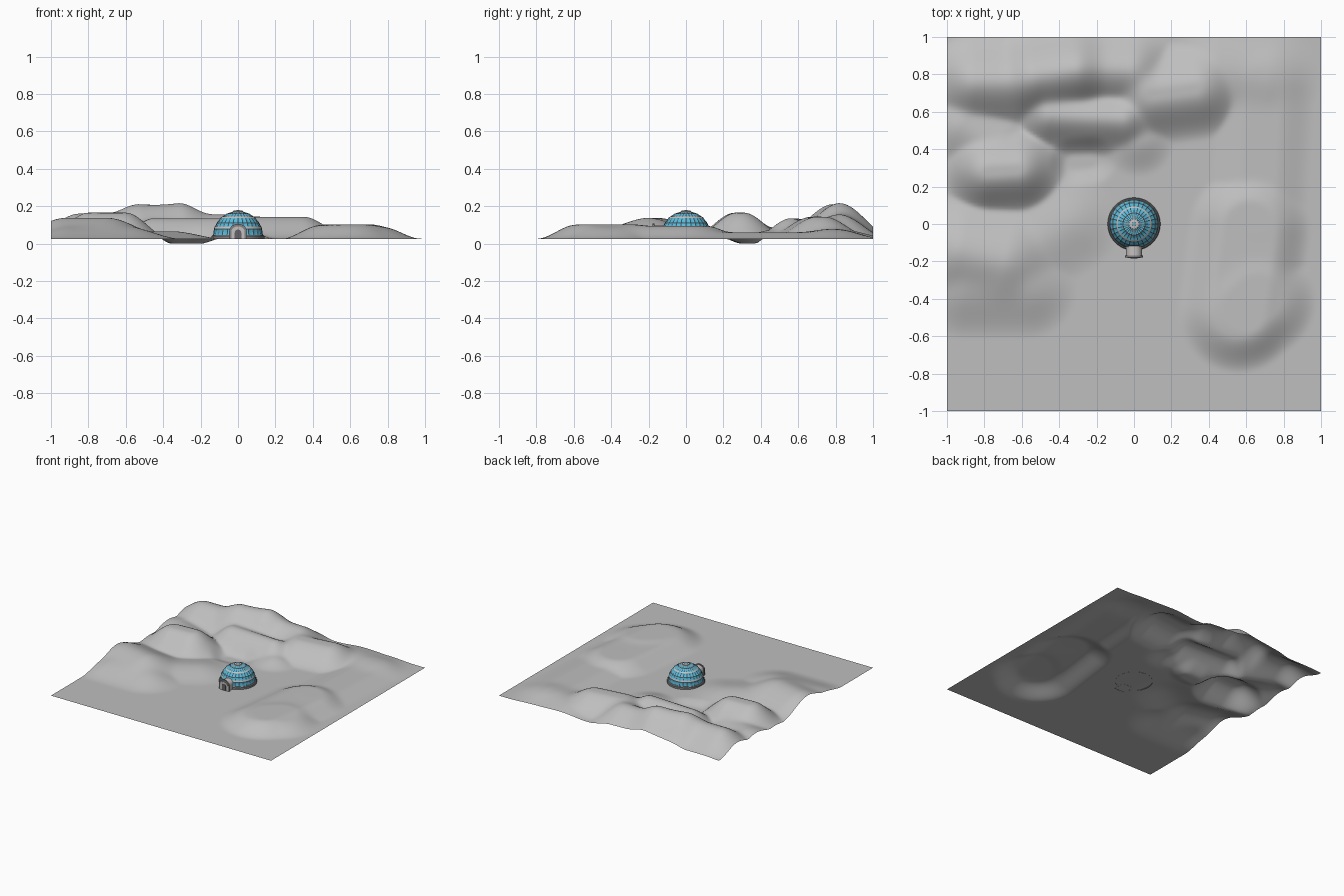
import bpy, bmesh, math

if "Cube" in bpy.data.objects:
    bpy.data.objects.remove(bpy.data.objects["Cube"])

def material(name, r, g, b):
    m = bpy.data.materials.new(name)
    m.diffuse_color = (r, g, b, 1)
    m.use_nodes = True
    m.node_tree.nodes["Principled BSDF"].inputs["Base Color"].default_value = m.diffuse_color
    return m

GROUND = material("ground grey", 0.52, 0.52, 0.52)
GLASS = material("panel blue", 0.10, 0.50, 0.72)
FRAME = material("frame grey", 0.22, 0.22, 0.23)
PALE = material("pale grey", 0.55, 0.53, 0.52)
DARK = material("dark grey", 0.13, 0.13, 0.14)

def finish(name, bm, mats, angle=None):
    me = bpy.data.meshes.new(name)
    bmesh.ops.recalc_face_normals(bm, faces=bm.faces[:])
    bm.to_mesh(me)
    bm.free()
    for m in mats:
        me.materials.append(m)
    ob = bpy.data.objects.new(name, me)
    bpy.context.collection.objects.link(ob)
    if angle:
        bpy.ops.object.select_all(action='DESELECT')
        ob.select_set(True)
        bpy.context.view_layer.objects.active = ob
        bpy.ops.object.shade_smooth_by_angle(angle=math.radians(angle))
    return ob

# Terrain: hills are soft ridges along short segments
# (x1, y1, x2, y2, height, flat radius, outer radius)
HILLS = [
    (.56, -.47, .62, -.02, .068, .13, .33),   # right mesa
    (.60, -.45, .66, -.40, .060, .12, .32),
    (.66, .05, .70, .75, .035, .08, .27),     # mesa tail
    (-.92, -.15, -.70, -.20, .112, .0, .34),  # left hill
    (-.90, -.34, -.58, -.34, .060, .0, .28),
    (-.55, -.12, -.35, .0, .040, .0, .28),
    (-.78, .28, -.62, .29, .140, .02, .26),   # left knoll
    (-.92, .52, -.75, .42, .060, .0, .25),
    (-.85, .76, -.62, .76, .135, .0, .28),    # back range
    (-.52, .79, -.32, .82, .182, .0, .30),
    (-.28, .83, -.02, .82, .130, .0, .27),
    (-.45, .58, -.06, .56, .110, .0, .21),    # inner ridge
    (0, .55, .02, .45, .045, .0, .20),
    (.10, .69, .33, .72, .118, .02, .28),     # back right hill
    (.45, .82, .70, .78, .050, .0, .30),
]

def falloff(x, y, s):
    x1, y1, x2, y2, h, r0, r1 = s
    dx, dy = x2 - x1, y2 - y1
    t = max(0, min(1, ((x - x1) * dx + (y - y1) * dy) / (dx * dx + dy * dy)))
    d = math.hypot(x - x1 - t * dx, y - y1 - t * dy)
    u = max(0, min(1, (r1 - d) / (r1 - r0)))
    return h * u * u * (3 - 2 * u)

def height(x, y):
    z = sum(falloff(x, y, s) ** 4 for s in HILLS) ** 0.25
    z -= falloff(x, y, (-.32, .33, -.23, .34, .027, .02, .14))
    return max(0, .025 + z)

bm = bmesh.new()
bmesh.ops.create_grid(bm, x_segments=120, y_segments=120, size=1)
for v in bm.verts:
    v.co.z = height(v.co.x, v.co.y)
finish("terrain", bm, [GROUND], 60)

# Dome: ring and segment shell, every face inset to leave ribs
SEG, RINGS, R, Z0 = 28, 6, .134, .040
bm = bmesh.new()
rows = []
for i in range(RINGS):
    a = math.radians(80) * i / (RINGS - 1)
    rows.append([bm.verts.new((R * math.cos(a) * math.cos(2 * math.pi * k / SEG),
                               R * math.cos(a) * math.sin(2 * math.pi * k / SEG),
                               Z0 + R * math.sin(a))) for k in range(SEG)])
panels = []
for i in range(RINGS - 1):
    for k in range(SEG):
        n = (k + 1) % SEG
        panels.append(bm.faces.new((rows[i][k], rows[i][n], rows[i + 1][n], rows[i + 1][k])))
bm.normal_update()
for f in panels:
    f.material_index = 0
ribs = bmesh.ops.inset_individual(bm, faces=panels, thickness=.0026, depth=-.001)
for f in ribs["faces"]:
    f.material_index = 1
finish("dome_shell", bm, [GLASS, FRAME], 40)

# Round parts made by turning a profile of (radius, z) points
def lathe(name, profile, mat, n=56):
    bm = bmesh.new()
    rings = [[bm.verts.new((r * math.cos(2 * math.pi * k / n),
                            r * math.sin(2 * math.pi * k / n), z)) for k in range(n)]
             for r, z in profile]
    for a, b in zip(rings, rings[1:]):
        for k in range(n):
            bm.faces.new((a[k], a[(k + 1) % n], b[(k + 1) % n], b[k]))
    bm.faces.new(rings[-1])
    return finish(name, bm, [mat], 35)

lathe("base_ring", [(.141, .024), (.141, .040), (.136, .046), (.128, .046)], FRAME)
lathe("dome_cap", [(.027, .170), (.026, .175), (.012, .177)], PALE, 28)
lathe("cap_light", [(.010, .176), (.009, .1785)], GLASS, 16)

# Pale bands round the dome
def band(name, a0, a1):
    p = [(R * 1.006 * math.cos(math.radians(a)), Z0 + R * 1.006 * math.sin(math.radians(a)))
         for a in (a0, a1)]
    bm = bmesh.new()
    rings = [[bm.verts.new((r * math.cos(2 * math.pi * k / SEG),
                            r * math.sin(2 * math.pi * k / SEG), z)) for k in range(SEG)]
             for r, z in p]
    for k in range(SEG):
        n = (k + 1) % SEG
        bm.faces.new((rings[0][k], rings[0][n], rings[1][n], rings[1][k]))
    finish(name, bm, [PALE], 40)

band("lower_band", 18, 22)
band("upper_band", 46, 50)

# Entrance: arched tunnel
def arch(name, w, side, top, y0, y1, mat):
    pts = [(-w, .024)] + [(-w * math.cos(math.pi * i / 10),
                           side + (top - side) * math.sin(math.pi * i / 10))
                          for i in range(11)] + [(w, .024)]
    bm = bmesh.new()
    f = bm.faces.new([bm.verts.new((x, y0, z)) for x, z in pts])
    g = bmesh.ops.extrude_face_region(bm, geom=[f])
    for v in g["geom"]:
        if isinstance(v, bmesh.types.BMVert):
            v.co.y = y1
    if f.is_valid is False or len([q for q in bm.faces if all(abs(v.co.y - y0) < 1e-6 for v in q.verts)]) == 0:
        bm.faces.new([v for v in bm.verts if abs(v.co.y - y0) < 1e-6])
    finish(name, bm, [mat], 40)

arch("entrance_tunnel", .042, .065, .100, -.172, -.08, PALE)
arch("entrance_rim", .047, .066, .106, -.180, -.168, FRAME)
arch("entrance_door", .036, .062, .092, -.183, -.178, PALE)
arch("door_panel", .018, .055, .075, -.185, -.182, DARK)
